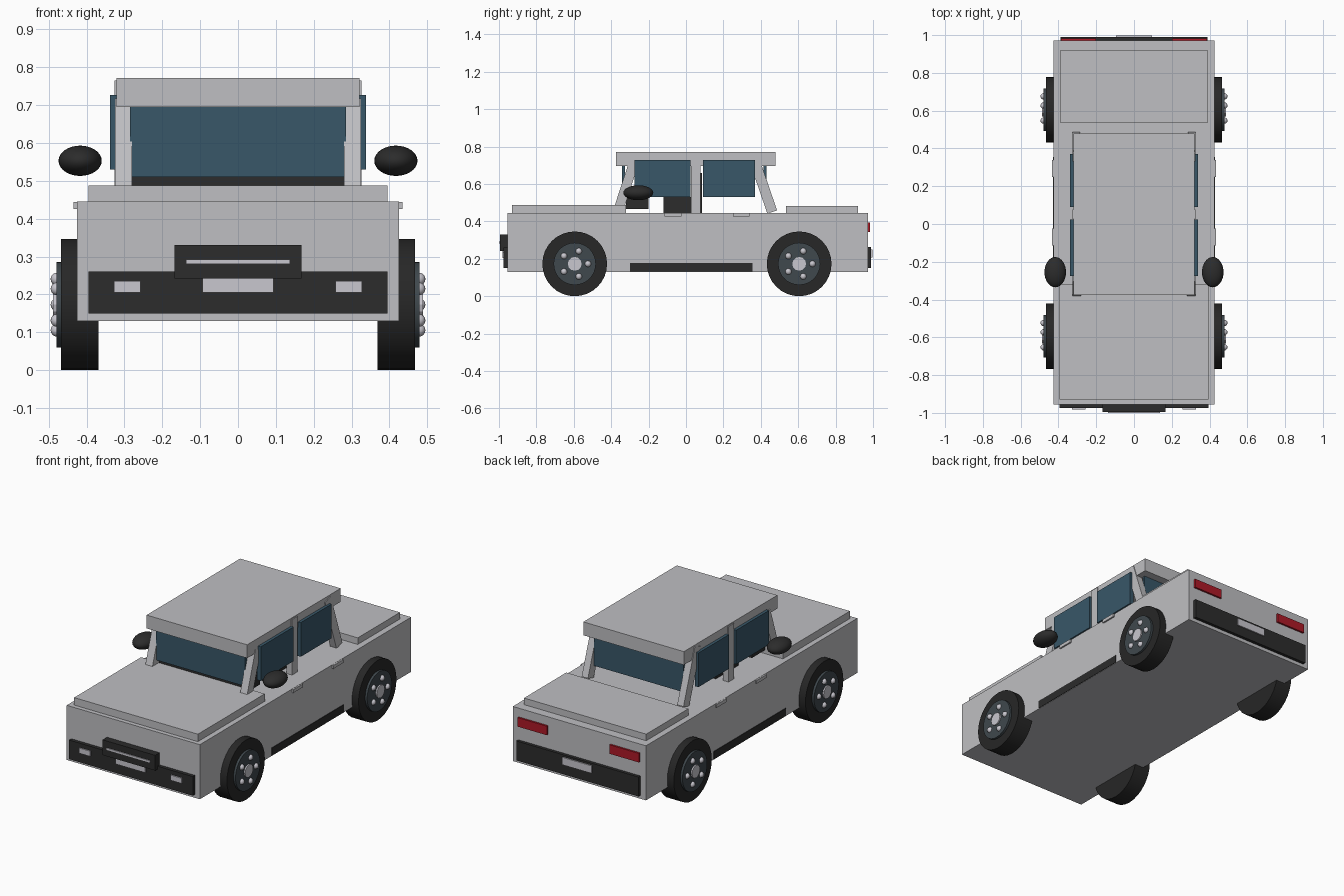
import bpy, math
from mathutils import Vector

if "Cube" in bpy.data.objects:
    bpy.data.objects.remove(bpy.data.objects["Cube"], do_unlink=True)


def material(name, r, g, b):
    m = bpy.data.materials.new(name)
    m.use_nodes = True
    m.diffuse_color = (r, g, b, 1)
    m.node_tree.nodes["Principled BSDF"].inputs["Base Color"].default_value = (r, g, b, 1)
    return m


paint = material("grey paint", 0.52, 0.52, 0.54)
trim = material("black trim", 0.025, 0.025, 0.025)
rubber = material("tyre rubber", 0.02, 0.02, 0.02)
glass = material("blue glass", 0.04, 0.095, 0.14)
steel = material("dark steel", 0.05, 0.065, 0.075)
chrome = material("light metal", 0.58, 0.57, 0.62)
red = material("red lens", 0.42, 0.01, 0.02)


def finish(name, mat):
    ob = bpy.context.object
    ob.name = name
    ob.data.materials.append(mat)
    return ob


def box(name, mat, x, y, z, tilt=0):
    """Box from (low, high) pairs, optionally tilted about x."""
    spans = (x, y, z)
    bpy.ops.mesh.primitive_cube_add(size=1, location=[(a + b) / 2 for a, b in spans])
    ob = finish(name, mat)
    ob.scale = [b - a for a, b in spans]
    ob.rotation_euler.x = tilt
    return ob


def pair(name, mat, x, y, z, tilt=0):
    box("left_" + name, mat, x, y, z, tilt)
    box("right_" + name, mat, (-x[1], -x[0]), y, z, tilt)


def pillar(name, x, low, high, width):
    """Leaning post between two (y, z) points."""
    d = Vector(high) - Vector(low)
    cy, cz = (Vector(low) + Vector(high)) / 2
    pair(name, paint, x, (cy - width / 2, cy + width / 2),
         (cz - d.length / 2, cz + d.length / 2), math.atan2(-d.x, d.y))


def disc(name, mat, radius, x0, x1, y, z, sides=32):
    bpy.ops.mesh.primitive_cylinder_add(vertices=sides, radius=radius, depth=abs(x1 - x0),
                                        location=((x0 + x1) / 2, y, z),
                                        rotation=(0, math.pi / 2, 0))
    ob = finish(name, mat)
    bpy.ops.object.shade_smooth_by_angle(angle=math.radians(30))
    return ob


def ball(name, mat, loc, scale, segs=16):
    bpy.ops.mesh.primitive_uv_sphere_add(segments=segs, ring_count=segs // 2, radius=1, location=loc)
    ob = finish(name, mat)
    ob.scale = scale
    bpy.ops.object.shade_smooth()


# Body shell, lids and roof
box("body", paint, (-.425, .425), (-.955, .972), (.13, .445))
box("hood", paint, (-.395, .395), (-.93, -.32), (.44, .488))
box("trunk_lid", paint, (-.39, .39), (.535, .92), (.44, .483))
box("roof", paint, (-.321, .321), (-.375, .478), (.695, .772))

# Roof pillars
pillar("front_pillar", (.28, .325), (-.362, .46), (-.28, .71), .052)
pillar("rear_pillar", (.285, .325), (.461, .45), (.356, .756), .055)
pair("middle_pillar", paint, (.29, .326), (.027, .078), (.445, .765))

# Glass
box("windshield", glass, (-.285, .285), (-.342, -.325), (.51, .697))
box("rear_window", glass, (-.285, .285), (.415, .43), (.51, .697))
pair("front_side_window", glass, (.315, .338), (-.275, .025), (.53, .727))
pair("rear_side_window", glass, (.315, .338), (.09, .37), (.53, .727))

# Cabin interior
box("dashboard", trim, (-.28, .28), (-.322, -.2), (.465, .53))
pair("seat_cushion", trim, (.05, .25), (-.12, .08), (.44, .53))
pair("seat_back", trim, (.05, .25), (.03, .085), (.44, .66))

# Side details
pair("sill", trim, (.41, .428), (-.3, .355), (.132, .177))
pair("front_handle", paint, (.42, .434), (-.115, -.025), (.425, .444))
pair("rear_handle", paint, (.42, .434), (.25, .34), (.425, .444))

# Front end
box("front_bumper", trim, (-.395, .395), (-.975, -.95), (.15, .26))
box("grille", trim, (-.168, .168), (-.995, -.95), (.242, .33))
box("grille_bar", chrome, (-.138, .138), (-1, -.99), (.281, .292))
box("front_plate", chrome, (-.094, .094), (-.982, -.97), (.205, .242))
pair("headlight", chrome, (.257, .327), (-.982, -.97), (.205, .235))

# Rear end
box("rear_bumper", trim, (-.39, .39), (.965, .99), (.15, .262))
box("rear_plate", chrome, (-.094, .094), (.98, .997), (.207, .25))
pair("tail_light", red, (.2, .387), (.965, .983), (.343, .395))

for s, side in ((1, "left"), (-1, "right")):
    # Door mirrors
    ball(side + "_mirror", trim, (s * .417, -.255, .553), (.057, .08, .04), 32)
    # Wheels with rim, cap and five lugs
    for y, end in ((-.595, "front"), (.605, "rear")):
        tag = side + "_" + end
        z = .173
        disc(tag + "_tyre", rubber, z, s * .368, s * .467, y, z)
        disc(tag + "_rim", steel, .113, s * .45, s * .48, y, z)
        disc(tag + "_cap", chrome, .037, s * .47, s * .488, y, z, 12)
        for i in range(5):
            a = math.tau * i / 5
            ball(f"{tag}_lug_{i}", chrome,
                 (s * .478, y + .071 * math.cos(a), z + .071 * math.sin(a)), (.017,) * 3)
